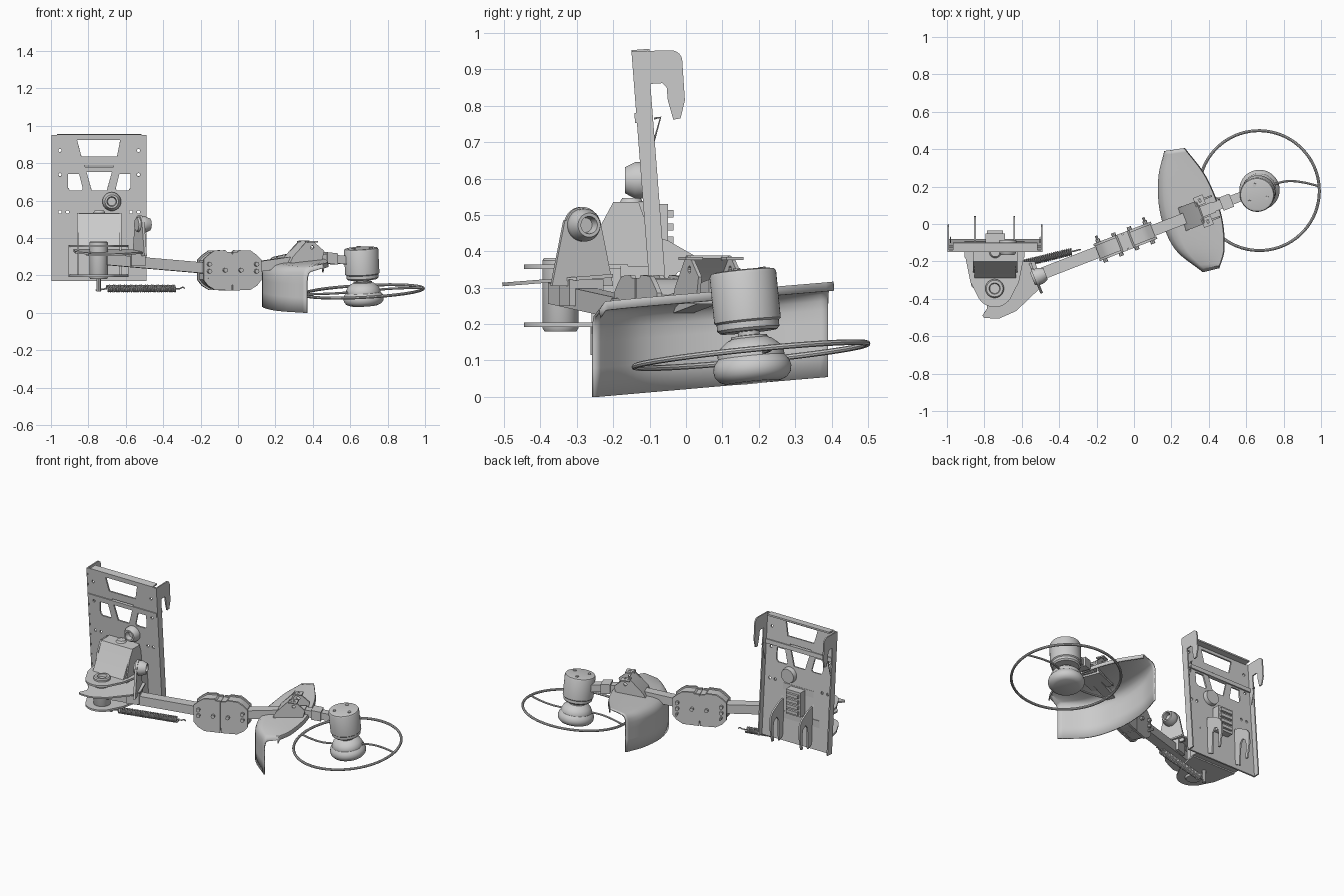
import bpy, bmesh
from math import pi, sin, cos, radians
from mathutils import Matrix, Vector

if "Cube" in bpy.data.objects:
    bpy.data.objects.remove(bpy.data.objects["Cube"])

T = Matrix.Translation
RX = Matrix.Rotation(pi / 2, 4, 'X')                      # local xy -> world xz
YZ = Matrix(((0, 0, 1, 0), (1, 0, 0, 0), (0, 1, 0, 0), (0, 0, 0, 1)))  # local xy -> world yz
I4 = Matrix.Identity(4)


def add(name, mesh, M=I4, angle=35):
    mesh.transform(M)
    bm = bmesh.new()
    bm.from_mesh(mesh)
    bmesh.ops.remove_doubles(bm, verts=bm.verts, dist=1e-5)
    bmesh.ops.recalc_face_normals(bm, faces=bm.faces)
    bm.to_mesh(mesh)
    bm.free()
    for p in mesh.polygons:
        p.use_smooth = True
    mesh.set_sharp_from_angle(angle=radians(angle))
    ob = bpy.data.objects.new(name, mesh)
    bpy.context.collection.objects.link(ob)
    return ob


def from_curve(name, cu, M):
    tmp = bpy.data.objects.new("tmp", cu)
    bpy.context.collection.objects.link(tmp)
    dg = bpy.context.evaluated_depsgraph_get()
    me = bpy.data.meshes.new_from_object(tmp.evaluated_get(dg))
    bpy.data.objects.remove(tmp)
    return add(name, me, M)


def plate(name, loops, thick, M=I4):
    """Flat sheet; first loop is the outline, the others are holes."""
    cu = bpy.data.curves.new(name, 'CURVE')
    cu.dimensions, cu.fill_mode, cu.extrude = '2D', 'BOTH', thick / 2
    for pts in loops:
        s = cu.splines.new('POLY')
        s.points.add(len(pts) - 1)
        for p, q in zip(s.points, pts):
            p.co = (q[0], q[1], 0, 1)
        s.use_cyclic_u = True
    return from_curve(name, cu, M)


def rod(name, pts, r, M=I4, cyclic=False, kind='POLY', res=2):
    cu = bpy.data.curves.new(name, 'CURVE')
    cu.dimensions, cu.bevel_depth, cu.bevel_resolution, cu.use_fill_caps = '3D', r, res, True
    s = cu.splines.new(kind)
    s.points.add(len(pts) - 1)
    for p, q in zip(s.points, pts):
        p.co = (*q, 1)
    s.use_cyclic_u = cyclic
    if kind == 'NURBS':
        s.use_endpoint_u, s.order_u = True, 3
    return from_curve(name, cu, M)


def grid(name, rows, M=I4, angle=35):
    n = len(rows[0])
    faces = [(i * n + j, i * n + j + 1, (i + 1) * n + j + 1, (i + 1) * n + j)
             for i in range(len(rows) - 1) for j in range(n - 1)]
    me = bpy.data.meshes.new(name)
    me.from_pydata([tuple(p) for r in rows for p in r], [], faces)
    return add(name, me, M, angle)


def lathe(name, prof, M=I4, n=40):
    return grid(name, [[(r * cos(2 * pi * k / n), r * sin(2 * pi * k / n), z)
                        for k in range(n + 1)] for r, z in prof], M)


def box(name, lo, hi, M=I4):
    pts = [(lo[0], lo[1]), (hi[0], lo[1]), (hi[0], hi[1]), (lo[0], hi[1])]
    return plate(name, [pts], hi[2] - lo[2], M @ T((0, 0, (lo[2] + hi[2]) / 2)))


def arc(cx, cy, r, a0=0, a1=360, n=20):
    m = n if a1 - a0 == 360 else n - 1
    return [(cx + r * cos(radians(a0 + (a1 - a0) * k / m)),
             cy + r * sin(radians(a0 + (a1 - a0) * k / m))) for k in range(n)]


def mir(pts):
    return [(-x, y) for x, y in pts]


# ---- mounting plate: tilted sheet with windows, folded edges and hooks
B = T((-.742, -.09, .17)) @ Matrix.Rotation(radians(4.4), 4, 'X')
side_win = [(-.168, .575), (-.168, .50), (-.155, .485), (-.095, .485), (-.088, .495), (-.108, .575)]
strip = [(-.105, .66), (-.09, .60), (-.085, .60), (-.1, .66)]
holes = [arc(s * x, h, .009, n=10) for s in (-1, 1) for x, h in
         ((.17, .37), (.21, .37), (.21, .57), (.21, .7))]
plate("mount_plate", [[(-.252, 0), (.252, 0), (.252, .782), (-.252, .782)],
                      [(-.118, .755), (.112, .755), (.095, .667), (-.095, .667)],
                      [(-.078, .62), (.078, .62), (.04, .485), (-.04, .485)],
                      side_win, mir(side_win)] + holes, .01, B @ T((0, .006, 0)) @ RX)
box("plate_top_fold", (-.225, 0, .775), (.225, .05, .785), B)
box("plate_cross_bar", (-.25, -.005, .585), (.25, .02, .612), B)
hook = [(-.14, .90), (-.14, .95), (-.045, .952)] + arc(-.04, .922, .03, 80, 10, 5) + \
       [(-.003, .815), (-.015, .765), (-.035, .762), (-.05, .815), (-.053, .85), (-.065, .862),
        (-.098, .86), (-.105, .82)]
low_hook = [(-.085, .20), (-.09, .44), (-.05, .43), (.02, .39), (.04, .36), (.042, .29), (.025, .20),
            (.01, .20), (.015, .29), (.005, .33), (-.02, .345), (-.04, .32), (-.045, .18)]
for s in (-1, 1):
    box("plate_side_fold", (s * .25 - .004, .0, 0), (s * .25 + .004, .045, .78), B)
    plate("upper_hook", [hook], .008, T((-.742 + s * .25, 0, 0)) @ YZ)
    plate("lower_hook", [low_hook], .01, T((-.745 + s * .105, 0, 0)) @ YZ)
    rod("plate_clip", [(0, -.1, .66), (0, -.07, .768), (0, -.088, .765)], .003,
        T((-.742 + s * .24, 0, 0)))

# ---- round connector through the plate, and the latch on its back
lathe("connector", [(0, -.03), (.045, -.03), (.05, .0), (.05, .025), (.036, .052), (.026, .052),
                    (.022, .02), (0, .02)], T((-.675, -.115, .595)) @ RX)
box("rear_latch", (-.795, -.1, .37), (-.69, -.05, .53))
for k in range(4):
    box("latch_rib", (-.785, -.05, .385 + k * .036), (-.70, -.035, .405 + k * .036))

# ---- sloped housing in front of the plate
plate("sloped_housing", [[(-.1, .36), (-.105, .535), (-.20, .532), (-.23, .47), (-.29, .36)]], .22,
      T((-.742, 0, 0)) @ YZ)
for s in (-1, 1):
    plate("housing_side", [[(-.09, .2), (-.10, .45), (-.13, .535), (-.2, .535), (-.235, .47),
                            (-.26, .36), (-.26, .2)]], .01, T((-.742 + s * .113, 0, 0)) @ YZ)
lathe("housing_cap", [(0, .012), (.025, .012), (.032, 0)], T((-.742, -.15, .535)))

# ---- pivot bracket: two rounded ears, a web and the pin
PX, PY = -.745, -.345
ear = [(-.905, -.16), (-.875, -.31)] + arc(PX, PY, .1, 200, 340, 14) + [(-.615, -.31), (-.585, -.16)]
for z in (.198, .358):
    plate("pivot_ear", [ear, arc(PX, PY, .045)], .012, T((0, 0, z)))
box("bracket_web", (-.905, -.18, .2), (-.585, -.09, .36))
cam = [(-.88, -.2), (-.87, -.33), (-.79, -.42), (-.785, -.45), (-.81, -.49), (-.80, -.503), (-.72, -.505),
       (-.63, -.465), (-.51, -.35), (-.495, -.30), (-.53, -.2)]
plate("pivot_cam", [cam, arc(PX, PY, .04)], .01,
      T((0, -.35, .318)) @ Matrix.Rotation(radians(4.5), 4, 'X') @ T((0, .35, 0)) @ T((0, 0, .003)))
lathe("pivot_pin", [(0, .18), (.044, .18), (.05, .19), (.05, .375), (.044, .382), (.03, .382),
                    (.026, .365), (0, .365)], T((PX, PY, 0)))

# ---- return spring on its post
rod("spring_post", [(-.745, -.25, .2), (-.745, -.25, .115)], .012)
S0, S1 = Vector((-.70, -.238, .13)), Vector((-.335, -.148, .13))
ax = (S1 - S0).normalized()
sd = Vector((-ax.y, ax.x, 0))
turns, seg = 36, 10
coil = [S0.lerp(S1, k / (turns * seg)) + .017 * (sd * cos(2 * pi * k / seg) +
        Vector((0, 0, sin(2 * pi * k / seg)))) for k in range(turns * seg + 1)]
rod("spring", coil, .0045, res=1)
rod("spring_hook_inner", [(-.76, -.25, .12), (-.73, -.245, .125), S0], .004)
rod("spring_hook_outer", [S1, (-.31, -.142, .13), (-.295, -.138, .138), (-.285, -.136, .13)], .004)

# ---- swing arm, built in its own frame: x along the arm, z up
A = T((0, -.075, 0)) @ Matrix.Rotation(radians(21.2), 4, 'Z')


def beam(name, u0, z0, u1, z1, w, h):
    plate(name, [[(u0, z0 - h / 2), (u1, z1 - h / 2), (u1, z1 + h / 2), (u0, z0 + h / 2)]], w, A @ RX)


beam("arm_inner", -.76, .285, -.2, .24, .064, .058)
beam("arm_outer", .08, .243, .46, .295, .06, .055)
beam("motor_stub", .43, .297, .64, .28, .05, .045)
beam("stub_collar", .50, .294, .56, .288, .075, .06)
box("arm_clamp", (-.63, -.05, .25), (-.55, .05, .322), A)

# ---- upright lug with a ring boss at the arm root
lug = [(-.09, .305), (-.052, .485)] + arc(0, .472, .05, 165, 15, 12) + [(.052, .485), (.09, .305)]
plate("upright_lug", [lug], .014, A @ T((-.567, -.007, 0)) @ YZ)
lathe("lug_boss", [(0, -.025), (.035, -.025), (.045, 0), (.045, .02), (.033, .05), (.024, .05), (.02, .02), (0, .02)],
      A @ T((-.56, -.007, .472)) @ YZ)

# ---- breakaway coupling: two mirrored halves with bolts
half = [(.003, .12), (.10, .122), (.14, .145), (.165, .175), (.165, .285), (.135, .312),
        (.105, .332), (.04, .335), (.03, .326), (.003, .326)]
C = A @ T((-.05, 0, 0))
for s in (-1, 1):
    pts = half if s > 0 else mir(half)
    for v in (-.042, .042):
        plate("coupling_side", [pts], .014, C @ T((0, v, 0)) @ RX)
    plate("coupling_core", [[(x * .96, .228 + (z - .228) * .92) for x, z in pts]], .08, C @ RX)
    for u, z in ((.045, .228), (.135, .222), (.135, .26)):
        rod("coupling_bolt", [(s * u, -.066, z), (s * u, .066, z)], .012, C)
    rod("coupling_pin", [(s * .135, -.05, .19), (s * .135, .085, .19)], .007, C)
box("coupling_hinge", (-.012, -.046, .15), (.012, .046, .315), C)

# ---- clamp bracket that carries the guard
for v in (-.06, .06):
    plate("guard_bracket_side", [[(.27, .26), (.29, .30), (.375, .388), (.41, .38), (.47, .33), (.45, .255)],
                                 arc(.40, .35, .01, n=10)], .01, A @ T((0, v, 0)) @ RX)
    plate("guard_bracket_tab", [[(.37, v - .025), (.425, v - .025), (.425, v + .025), (.37, v + .025)],
                                arc(.40, v, .01, n=10)], .008, A @ T((0, 0, .38)))
plate("guard_bracket_slope", [[(.275, .27), (.295, .305), (.38, .388), (.388, .38), (.3, .295), (.285, .265)]],
      .12, A @ RX)
box("guard_bracket_base", (.28, -.07, .255), (.45, .07, .268), A)


# ---- curved debris guard: skirt rolled over into a top shelf
def spline(p, n):
    q = [2 * p[0] - p[1]] + p + [2 * p[-1] - p[-2]]
    out = []
    for k in range(n + 1):
        x = k / n * (len(p) - 1)
        i = min(int(x), len(p) - 2)
        t = x - i
        a, b, c, d = q[i:i + 4]
        out.append(.5 * (2 * b + (c - a) * t + (2 * a - 5 * b + 4 * c - d) * t * t +
                         (3 * b - a - 3 * c + d) * t ** 3))
    return out


L = spline([Vector(p) for p in ((.37, -.255), (.22, -.13), (.145, .05), (.133, .24), (.165, .39))], 28)
R = spline([Vector(p) for p in ((.45, -.235), (.477, -.13), (.46, .05), (.38, .25), (.265, .405))], 28)
rows = []
for k, (l, r) in enumerate(zip(L, R)):
    zb, zt = .021 + .086 * l.y, .262 + .086 * l.y - (.02 if k == 0 else 0)
    row = [(l.x, l.y, zb), (l.x, l.y, zb + .08), (l.x, l.y, zb + .15)]
    for f, dz in ((.0, -.055), (.03, -.03), (.1, -.01), (.22, .0), (1, .018)):
        p = l.lerp(r, f)
        row.append((p.x, p.y, zt + dz))
    row.append((r.x + .004, r.y, zt - .004))
    rows.append(row)
g = grid("debris_guard", rows)
m = g.modifiers.new("thickness", 'SOLIDIFY')
m.thickness, m.offset = .007, 0

# ---- motor, trimmer head and guard ring share one tilted axis
axis = Vector((-.05, -.1, 1)).normalized()
H = T((.673, .186, .04)) @ axis.to_track_quat('Z', 'X').to_matrix().to_4x4()
lathe("motor", [(0, .14), (.078, .14), (.086, .148), (.086, .165), (.092, .17), (.092, .298), (.088, .306),
                (.075, .309), (0, .309)], H, 48)
for k in range(3):
    a = radians(40 + 120 * k)
    lathe("motor_screw", [(.01, 0), (.01, .006), (0, .006)], H @ T((.055 * cos(a), .055 * sin(a), .308)), 12)
lathe("motor_shaft", [(.05, .12), (.05, .128), (.03, .13), (.03, .142)], H)
lathe("trimmer_head", [(0, 0), (.075, 0), (.094, .008), (.105, .022), (.108, .038), (.104, .055), (.095, .066),
                       (.092, .07), (.092, .08), (.082, .1), (.062, .117), (.045, .124), (0, .124)], H, 48)
rod("guard_ring", [(x, y, .075) for x, y in arc(0, 0, .322, n=72)], .008, H, cyclic=True)
HX = H @ Matrix.Rotation(-(H.to_3x3() @ Vector((1, 0, 0))).xy.angle_signed(Vector((1, 0))), 4, 'Z')
xdir = H.to_3x3().inverted() @ Vector((1, 0, 0))
ydir = axis.to_track_quat('Z', 'X').inverted() @ Vector((0, 1, 0))
rod("ring_spoke", [(xdir * x + ydir * y).xy.to_3d() + Vector((0, 0, .077)) for x, y in
                   ((-.321, -.02), (-.22, -.05), (-.1, -.05), (.1, .05), (.22, .055), (.321, .025))],
    .006, H, kind='NURBS')
